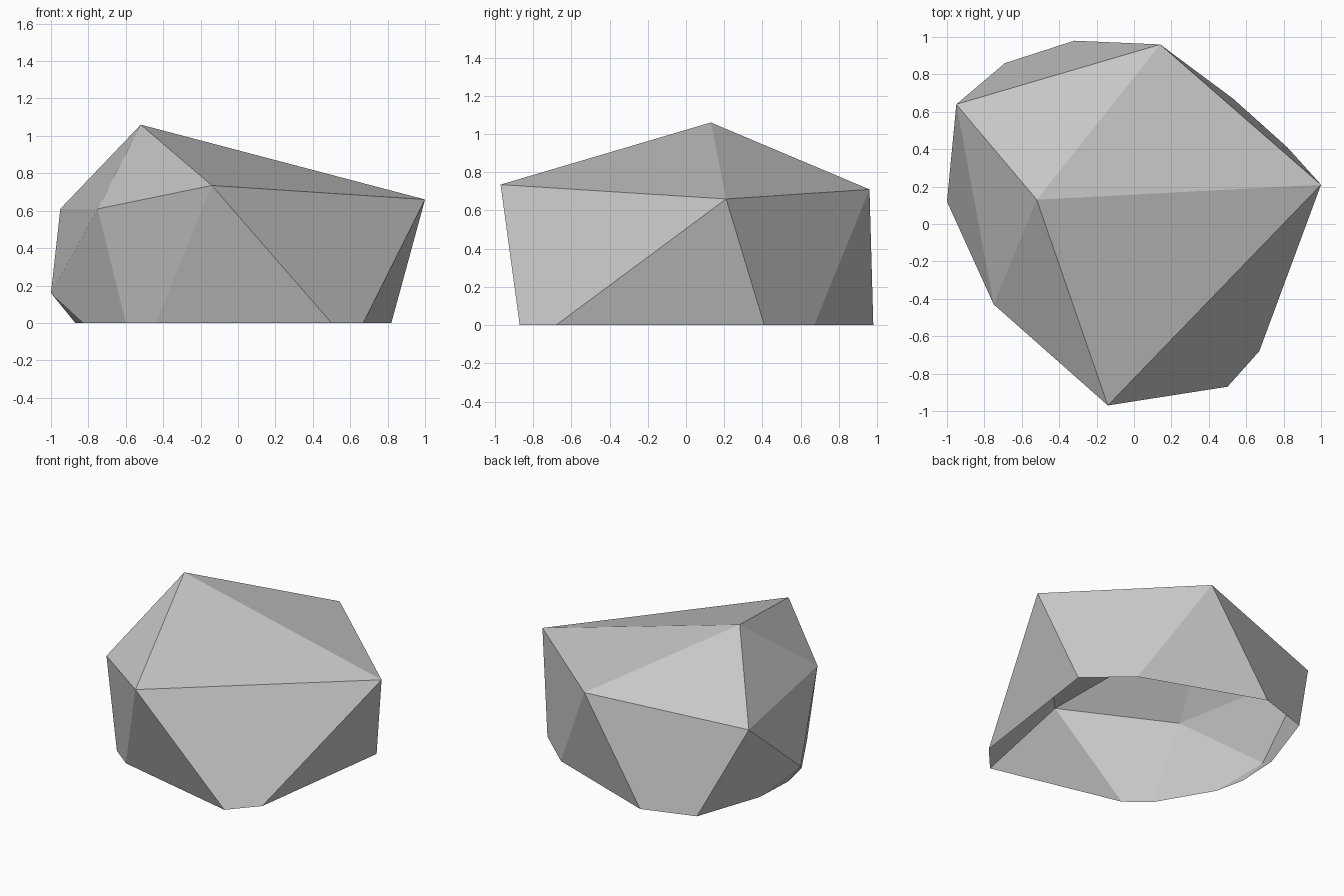
import bpy
import bmesh

cube = bpy.data.objects.get("Cube")
if cube:
    bpy.data.objects.remove(cube, do_unlink=True)

# Stone colour
stone = bpy.data.materials.new("grey_stone")
stone.use_nodes = True
grey = (0.57, 0.57, 0.57, 1)
stone.diffuse_color = grey
bsdf = stone.node_tree.nodes["Principled BSDF"]
bsdf.inputs["Base Color"].default_value = grey
bsdf.inputs["Roughness"].default_value = 0.9

# Peak, shoulder ring and low side corner (capitals)
corners = {
    "A": (-0.52, 0.13, 1.06),
    "B": (1.0, 0.21, 0.66),
    "C": (0.14, 0.96, 0.71),
    "D": (-0.95, 0.64, 0.61),
    "E": (-0.75, -0.43, 0.61),
    "F": (-0.14, -0.97, 0.735),
    "G": (-1.0, 0.12, 0.16),
}
# Open outline on the ground, counter-clockwise (small letters)
outline = [(0.5, -0.87), (0.67, -0.68), (0.82, 0.41), (0.53, 0.67),
           (-0.32, 0.98), (-0.69, 0.86), (-0.855, 0.38), (-0.87, 0.07),
           (-0.825, -0.14), (-0.60, -0.525), (-0.44, -0.65)]
for letter, (x, y) in zip("abcdefghijk", outline):
    corners[letter] = (x, y, 0)

# Facets: crown, shoulder, then the skirt down to the ground
crown = "ABC ACD ADE AEF AFB"
shoulder = "DGE"
skirt = "FabB Bbc BcdC Cde CefD DfgG Ggh Ghi GijE EjkF Fka"

bm = bmesh.new()
verts = {name: bm.verts.new(co) for name, co in corners.items()}
for facet in " ".join((crown, shoulder, skirt)).split():
    bm.faces.new([verts[c] for c in facet])

mesh = bpy.data.meshes.new("boulder")
bm.to_mesh(mesh)
bm.free()
mesh.materials.append(stone)
boulder = bpy.data.objects.new("boulder", mesh)
bpy.context.collection.objects.link(boulder)
